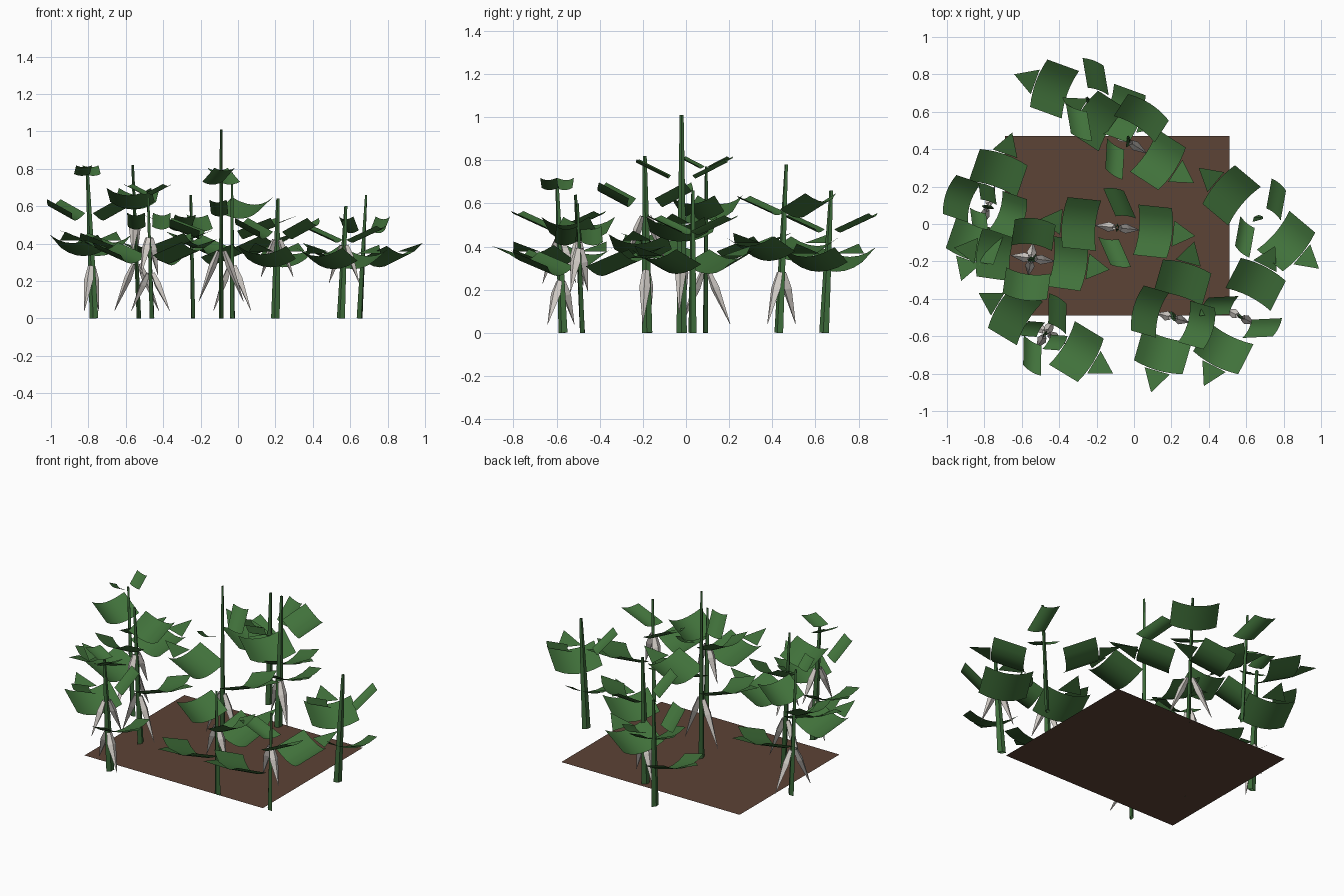
import bpy
import bmesh
from math import radians, tan
from mathutils import Vector, Matrix

cube = bpy.data.objects.get("Cube")
if cube:
    bpy.data.objects.remove(cube)


def material(name, rgb):
    mat = bpy.data.materials.new(name)
    mat.use_nodes = True
    colour = (*rgb, 1)
    mat.diffuse_color = colour
    mat.node_tree.nodes["Principled BSDF"].inputs["Base Color"].default_value = colour
    return mat


LEAF = material("leaf green", (0.052, 0.165, 0.043))
STEM = material("stem green", (0.046, 0.145, 0.042))
POD = material("pod white", (0.68, 0.64, 0.6))
SOIL = material("soil brown", (0.108, 0.056, 0.037))


def finish(name, bm, mat, smooth=False):
    mesh = bpy.data.meshes.new(name)
    bm.to_mesh(mesh)
    bm.free()
    mesh.materials.append(mat)
    for poly in mesh.polygons:
        poly.use_smooth = smooth
    obj = bpy.data.objects.new(name, mesh)
    bpy.context.collection.objects.link(obj)


def loft(bm, rings):
    """Bridge consecutive rows of points with quads."""
    rows = [[bm.verts.new(p) for p in ring] for ring in rings]
    for low, high in zip(rows, rows[1:]):
        for i in range(len(low) - 1):
            bm.faces.new((low[i], low[i + 1], high[i + 1], high[i]))


def add_leaf(bm, spot, turn, inner, outer, width, tilt, sag, skew=0.0, tip=False):
    """Sagging blade that rises outward along local x, with an optional loose tip."""
    place = Matrix.Translation(spot) @ Matrix.Rotation(radians(turn), 4, "Z")
    slope = tan(radians(tilt))
    middle = (inner + outer) / 2
    rings = []
    for k in range(3):
        r = inner + (outer - inner) * k / 2
        ring = []
        for j in range(7):
            t = 1 - j / 3
            dip = sag * (1 - t * t)
            ring.append(place @ Vector((r + dip * slope,
                                        -t * width / 2 + skew * (k / 2 - 0.5),
                                        (r - middle) * slope + sag / 2 - dip)))
        rings.append(ring[::-1])
    loft(bm, rings)
    if tip:
        corners = ((outer + 0.02, 0.07), (outer + 0.02, -0.07), (outer + 0.14, 0))
        bm.faces.new([bm.verts.new(place @ Vector((x, y, (x - middle) * slope - sag / 3)))
                      for x, y in corners])


def add_tapered(bm, start, end, sections, side):
    """Four-sided tapered bar; sections are (position, half width, half depth)."""
    axis = end - start
    across = (side - axis * side.dot(axis) / axis.length_squared).normalized()
    deep = axis.cross(across).normalized()
    rings = []
    for t, w, d in sections:
        c = start + axis * t
        ring = [c + across * w, c + deep * d, c - across * w, c - deep * d]
        rings.append(ring + ring[:1])
    loft(bm, rings)
    bmesh.ops.remove_doubles(bm, verts=bm.verts[:], dist=0.0005)


# Soil sheet
soil = bmesh.new()
loft(soil, [[(-0.69, y, 0), (0.51, y, 0)] for y in (-0.49, 0.47)])
finish("soil", soil, SOIL)

# x, y, turn, stem height, main leaf z, side leaf z, two side widths,
# top leaf z, pods below main leaves z, pods below side leaves z (zero for none)
plants = [
    (-0.77, 0.09, 71, 0.77, 0.39, 0.58, 0.22, 0.22, 0.79, 0.28, 0),
    (-0.53, -0.18, -8, 0.82, 0.40, 0.64, 0.22, 0.24, 0, 0.29, 0.54),
    (-0.46, -0.57, -31, 0.68, 0.35, 0.52, 0.11, 0.11, 0.69, 0.24, 0.43),
    (-0.24, 0.64, -20, 0.66, 0.34, 0.51, 0.12, 0.12, 0, 0, 0),
    (-0.09, -0.02, -6, 1.01, 0.48, 0.76, 0.11, 0.11, 0, 0.36, 0),
    (-0.03, 0.43, -33, 0.78, 0.39, 0.59, 0.26, 0.11, 0, 0.28, 0),
    (0.20, -0.48, 74, 0.64, 0.33, 0.48, 0.25, 0.23, 0, 0, 0.42),
    (0.55, -0.48, 63, 0.60, 0.32, 0.45, 0.11, 0.11, 0, 0, 0.39),
    (0.65, 0.03, -40, 0.66, 0.33, 0.50, 0.10, 0.10, 0, 0, 0),
]

for n, plant in enumerate(plants, 1):
    x, y, turn, height, main_z, side_z, wide_a, wide_b, top_z, main_pods, side_pods = plant
    base = Vector((x, y, 0))
    lean = base.normalized() * (0.035 if base.length > 0.2 else 0)
    along = Matrix.Rotation(radians(turn), 3, "Z") @ Vector((1, 0, 0))
    across = Vector((0, 0, 1)).cross(along)

    def on_stem(z):
        return base + lean * z / height + Vector((0, 0, z))

    # Stem
    stem = bmesh.new()
    add_tapered(stem, base, on_stem(height),
                [(0, 0.024, 0.012), (0.5, 0.018, 0.01), (1, 0.009, 0.007)], across)
    bmesh.ops.recalc_face_normals(stem, faces=stem.faces[:])
    finish(f"stem_{n}", stem, STEM)

    # Opposite pairs of main, side and top leaves
    leaves = bmesh.new()
    for flip, wide in ((0, wide_a), (180, wide_b)):
        add_leaf(leaves, on_stem(main_z), turn + flip, 0.10, 0.28, 0.27, 21, 0.045, tip=True)
        narrow = wide < 0.15
        add_leaf(leaves, on_stem(side_z), turn + 90 + flip, 0.06, 0.20, wide, 28,
                 0.015 if narrow else 0.04, skew=0.08 if narrow else 0)
        if top_z:
            add_leaf(leaves, on_stem(top_z), turn + flip, 0.03, 0.11, 0.09, 30,
                     0.01, skew=0.04)
    finish(f"leaves_{n}", leaves, LEAF, smooth=True)

    # Hanging pods, spread in line with the leaves above them
    for label, z, way, side in (("lower", main_pods, along, across),
                                ("upper", side_pods, across, along)):
        if not z:
            continue
        cluster = bmesh.new()
        reach = min(0.27, z - 0.04) if label == "lower" else 0.2
        spread = 0.12 if label == "lower" else 0.09
        for sign in (-1, 1):
            start = on_stem(z) + way * sign * 0.015
            end = on_stem(z) + way * sign * spread - Vector((0, 0, reach))
            add_tapered(cluster, start, end,
                        [(0, 0.016, 0.012), (0.3, 0.026, 0.02), (1, 0.001, 0.001)], side)
        bmesh.ops.recalc_face_normals(cluster, faces=cluster.faces[:])
        finish(f"{label}_pods_{n}", cluster, POD)
